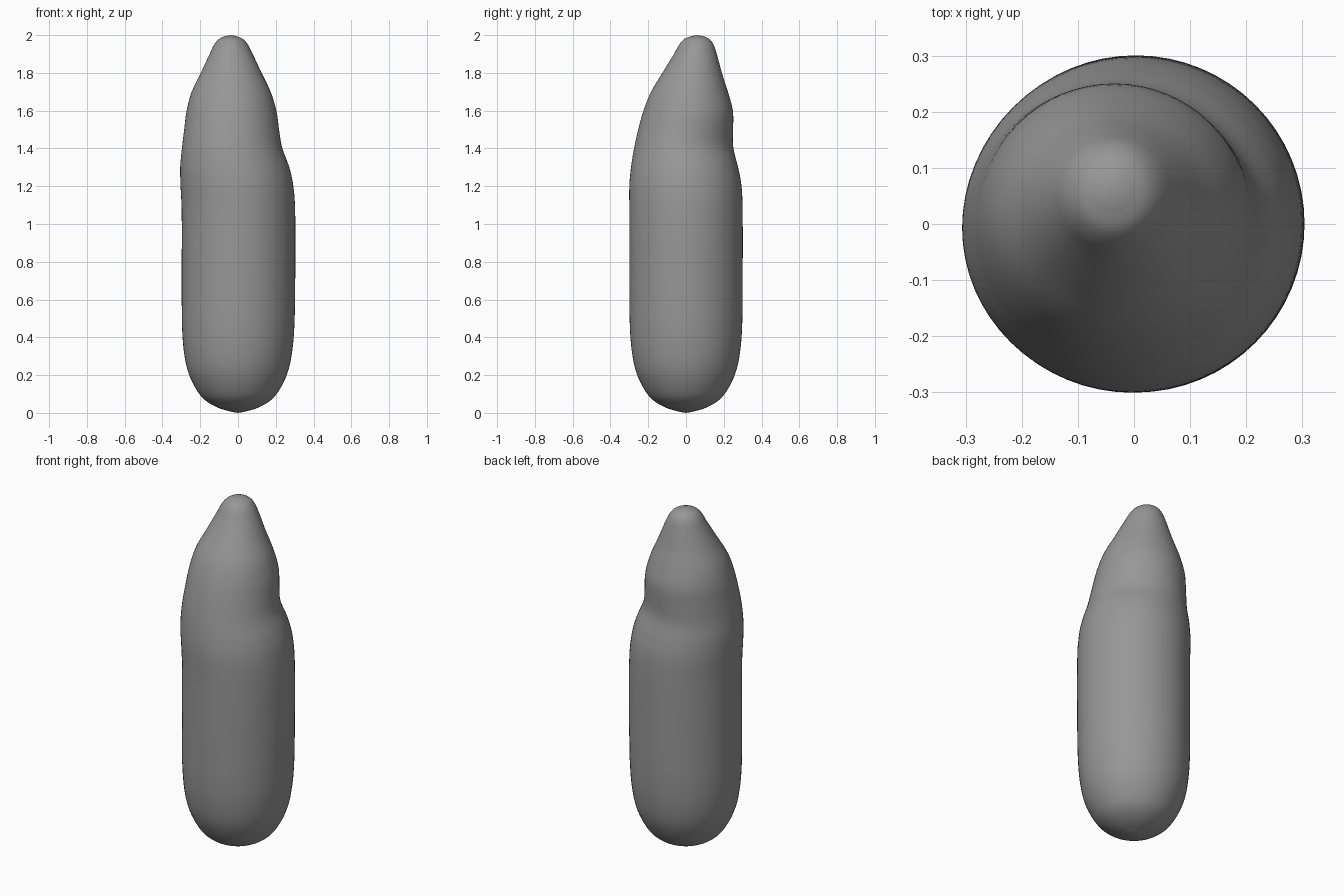
import bpy, bmesh, math

if "Cube" in bpy.data.objects:
    bpy.data.objects.remove(bpy.data.objects["Cube"])

SEGMENTS = 64
STEPS = 5

# Cross-sections: z, x min, x max, y min, y max
SECTIONS = [
    (0.005, -0.03, 0.03, -0.03, 0.03),
    (0.025, -0.10, 0.10, -0.10, 0.10),
    (0.06, -0.165, 0.165, -0.165, 0.165),
    (0.11, -0.212, 0.212, -0.212, 0.212),
    (0.20, -0.258, 0.258, -0.258, 0.258),
    (0.30, -0.283, 0.283, -0.283, 0.283),
    (0.45, -0.296, 0.298, -0.297, 0.297),
    (0.70, -0.298, 0.303, -0.30, 0.30),
    (1.05, -0.298, 0.303, -0.30, 0.30),
    (1.20, -0.304, 0.293, -0.30, 0.294),
    (1.30, -0.306, 0.272, -0.291, 0.276),
    (1.40, -0.297, 0.238, -0.275, 0.254),
    (1.50, -0.285, 0.219, -0.253, 0.251),
    (1.60, -0.272, 0.203, -0.225, 0.248),
    (1.70, -0.245, 0.173, -0.185, 0.222),
    (1.80, -0.197, 0.125, -0.125, 0.19),
    (1.90, -0.150, 0.078, -0.064, 0.163),
    (1.95, -0.126, 0.052, -0.036, 0.146),
    (1.98, -0.100, 0.025, -0.008, 0.122),
    (1.995, -0.068, -0.01, 0.03, 0.09),
]


def catmull(a, b, c, d, t):
    return 0.5 * (2 * b + (c - a) * t + (2 * a - 5 * b + 4 * c - d) * t * t
                  + (3 * b - a - 3 * c + d) * t ** 3)


def smooth_sections():
    n = len(SECTIONS)
    for i in range(n - 1):
        quad = [SECTIONS[max(0, min(n - 1, i + k))] for k in (-1, 0, 1, 2)]
        for s in range(STEPS):
            yield [catmull(*vals, s / STEPS) for vals in zip(*quad)]
    yield list(SECTIONS[-1])


# Body: lofted rings whose centre drifts towards the tip
bm = bmesh.new()
rings = []
for z, x0, x1, y0, y1 in smooth_sections():
    ring = []
    for k in range(SEGMENTS):
        a = 2 * math.pi * k / SEGMENTS
        # Soft neck crease on the back right side
        side = max(0, math.cos(a - math.pi / 4)) ** 3
        f = 1 - 0.035 * side * math.exp(-((z - 1.43) / 0.09) ** 2)
        ring.append(bm.verts.new(((x0 + x1) / 2 + f * (x1 - x0) / 2 * math.cos(a),
                                  (y0 + y1) / 2 + f * (y1 - y0) / 2 * math.sin(a), z)))
    rings.append(ring)

for low, high in zip(rings, rings[1:]):
    for k in range(SEGMENTS):
        j = (k + 1) % SEGMENTS
        bm.faces.new((low[k], low[j], high[j], high[k]))

# Pointed base and rounded tip
base = bm.verts.new((0, 0, 0))
tip = bm.verts.new((-0.04, 0.06, 2.0))
for k in range(SEGMENTS):
    j = (k + 1) % SEGMENTS
    bm.faces.new((base, rings[0][j], rings[0][k]))
    bm.faces.new((tip, rings[-1][k], rings[-1][j]))

for face in bm.faces:
    face.smooth = True
mesh = bpy.data.meshes.new("body")
bm.to_mesh(mesh)
bm.free()
body = bpy.data.objects.new("body", mesh)
bpy.context.collection.objects.link(body)

# Dark grey surface
grey = bpy.data.materials.new("dark_grey")
grey.diffuse_color = (0.31, 0.31, 0.31, 1)
grey.use_nodes = True
grey.node_tree.nodes["Principled BSDF"].inputs["Base Color"].default_value = grey.diffuse_color
mesh.materials.append(grey)
